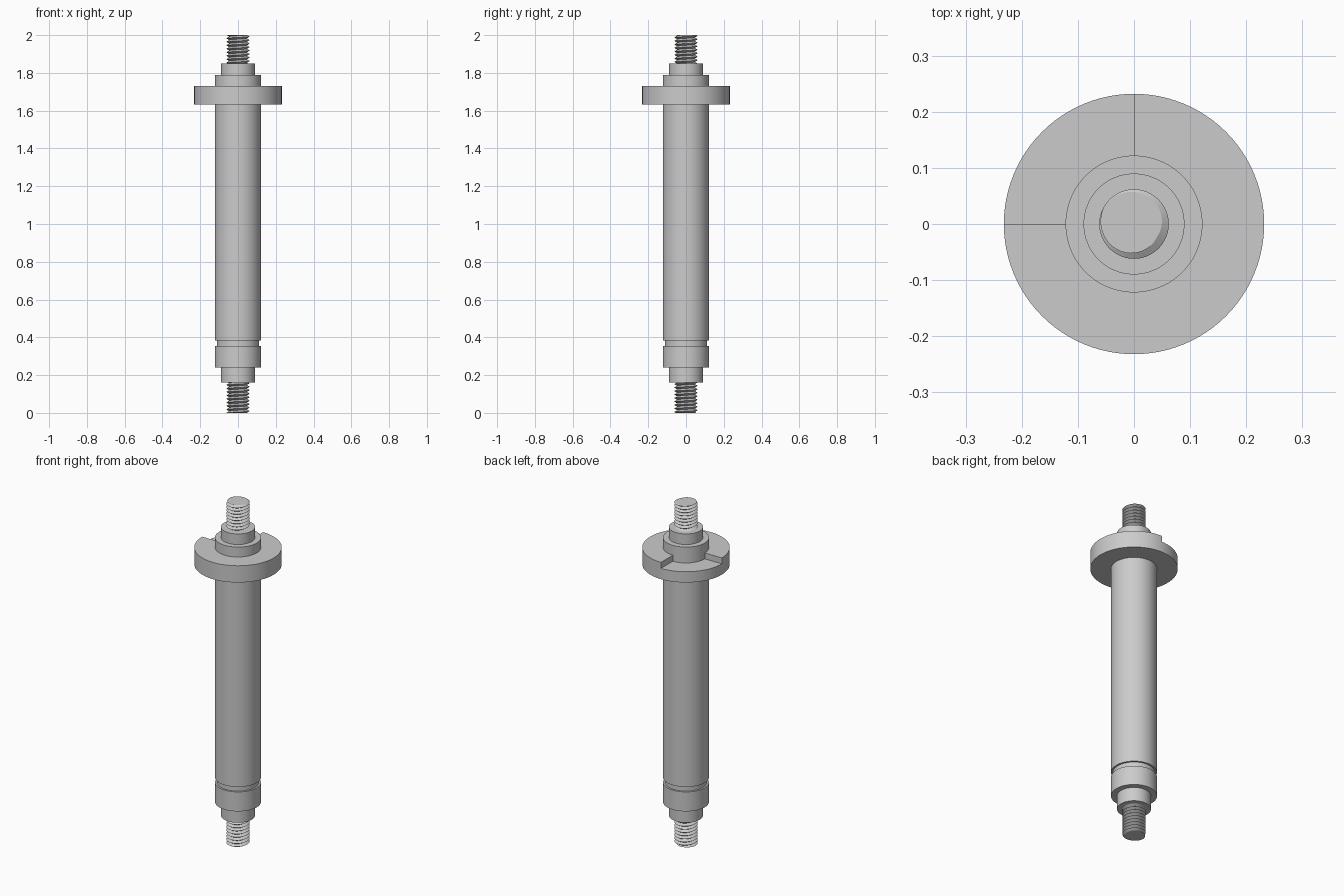
import bpy, bmesh
from math import cos, sin, tau, radians
from mathutils import Vector

cube = bpy.data.objects.get("Cube")
if cube:
    bpy.data.objects.remove(cube, do_unlink=True)

SEGMENTS = 96
STUD_SEGMENTS = 48

steel = bpy.data.materials.new("plain grey steel")
steel.use_nodes = True
steel.diffuse_color = (0.6, 0.6, 0.6, 1)
steel.node_tree.nodes["Principled BSDF"].inputs["Base Color"].default_value = (0.6, 0.6, 0.6, 1)


def make_object(name, bm):
    bmesh.ops.recalc_face_normals(bm, faces=bm.faces)
    mesh = bpy.data.meshes.new(name)
    bm.to_mesh(mesh)
    bm.free()
    mesh.materials.append(steel)
    obj = bpy.data.objects.new(name, mesh)
    bpy.context.collection.objects.link(obj)
    return obj


def activate(obj):
    bpy.ops.object.select_all(action='DESELECT')
    obj.select_set(True)
    bpy.context.view_layer.objects.active = obj


def smooth(obj):
    activate(obj)
    bpy.ops.object.shade_smooth_by_angle(angle=radians(30))


def lathe(name, profile, closed=False):
    """Turn a (radius, height) profile around the z axis."""
    bm = bmesh.new()
    verts = [bm.verts.new((r, 0, z)) for r, z in profile]
    edges = [bm.edges.new(pair) for pair in zip(verts, verts[1:])]
    if closed:
        edges.append(bm.edges.new((verts[-1], verts[0])))
    bmesh.ops.spin(bm, geom=verts + edges, cent=(0, 0, 0), axis=(0, 0, 1),
                   angle=tau, steps=SEGMENTS)
    bmesh.ops.remove_doubles(bm, verts=bm.verts, dist=1e-5)
    return make_object(name, bm)


def threaded_stud(name, low, high, crest=0.062, root=0.047, pitch=0.0185):
    """Sharp helical thread, trimmed flat at both ends and capped."""
    bm = bmesh.new()
    n = STUD_SEGMENTS
    turns = int((high - low) / pitch) + 5
    start = high - pitch * (turns - 2 + 150 / 360)
    crests, roots = [], []
    for i in range(turns * n + 1):
        a, z = tau * i / n, start + pitch * i / n
        crests.append(bm.verts.new((crest * cos(a), crest * sin(a), z)))
        roots.append(bm.verts.new((root * cos(a), root * sin(a), z + pitch / 2)))
    for i in range(turns * n):
        bm.faces.new((crests[i], crests[i + 1], roots[i + 1], roots[i]))
        if i + n < turns * n:
            bm.faces.new((roots[i], roots[i + 1], crests[i + 1 + n], crests[i + n]))
    for z, up in ((low, -1), (high, 1)):
        bmesh.ops.bisect_plane(bm, geom=bm.verts[:] + bm.edges[:] + bm.faces[:],
                               dist=1e-6, plane_co=Vector((0, 0, z)),
                               plane_no=Vector((0, 0, up)), clear_outer=True)
    bmesh.ops.holes_fill(bm, edges=[e for e in bm.edges if e.is_boundary], sides=0)
    return make_object(name, bm)


# Stepped shaft with a shallow ring groove near the bottom
shaft = lathe("shaft", [
    (0, 0.16), (0.09, 0.16), (0.09, 0.241), (0.122, 0.241),
    (0.122, 0.355), (0.112, 0.355), (0.112, 0.384), (0.122, 0.384),
    (0.122, 1.788), (0.09, 1.788), (0.09, 1.85), (0, 1.85)])
smooth(shaft)

# Flange collar with a quarter of its top face cut lower
flange = lathe("flange", [(0.118, 1.632), (0.232, 1.632),
                          (0.232, 1.73), (0.118, 1.73)], closed=True)
bm = bmesh.new()
bmesh.ops.create_cube(bm, size=0.4)
bmesh.ops.translate(bm, verts=bm.verts, vec=(-0.2, 0.2, 1.695 + 0.2))
cutter = make_object("notch_cutter", bm)
cutter.hide_render = True
notch = flange.modifiers.new("notch", 'BOOLEAN')
notch.operation = 'DIFFERENCE'
notch.solver = 'EXACT'
notch.object = cutter
activate(flange)
bpy.ops.object.modifier_apply(modifier=notch.name)
bpy.data.objects.remove(cutter, do_unlink=True)
smooth(flange)

# Threaded studs at both ends
smooth(threaded_stud("top_stud", 1.845, 2.0))
smooth(threaded_stud("bottom_stud", 0.0, 0.165))
